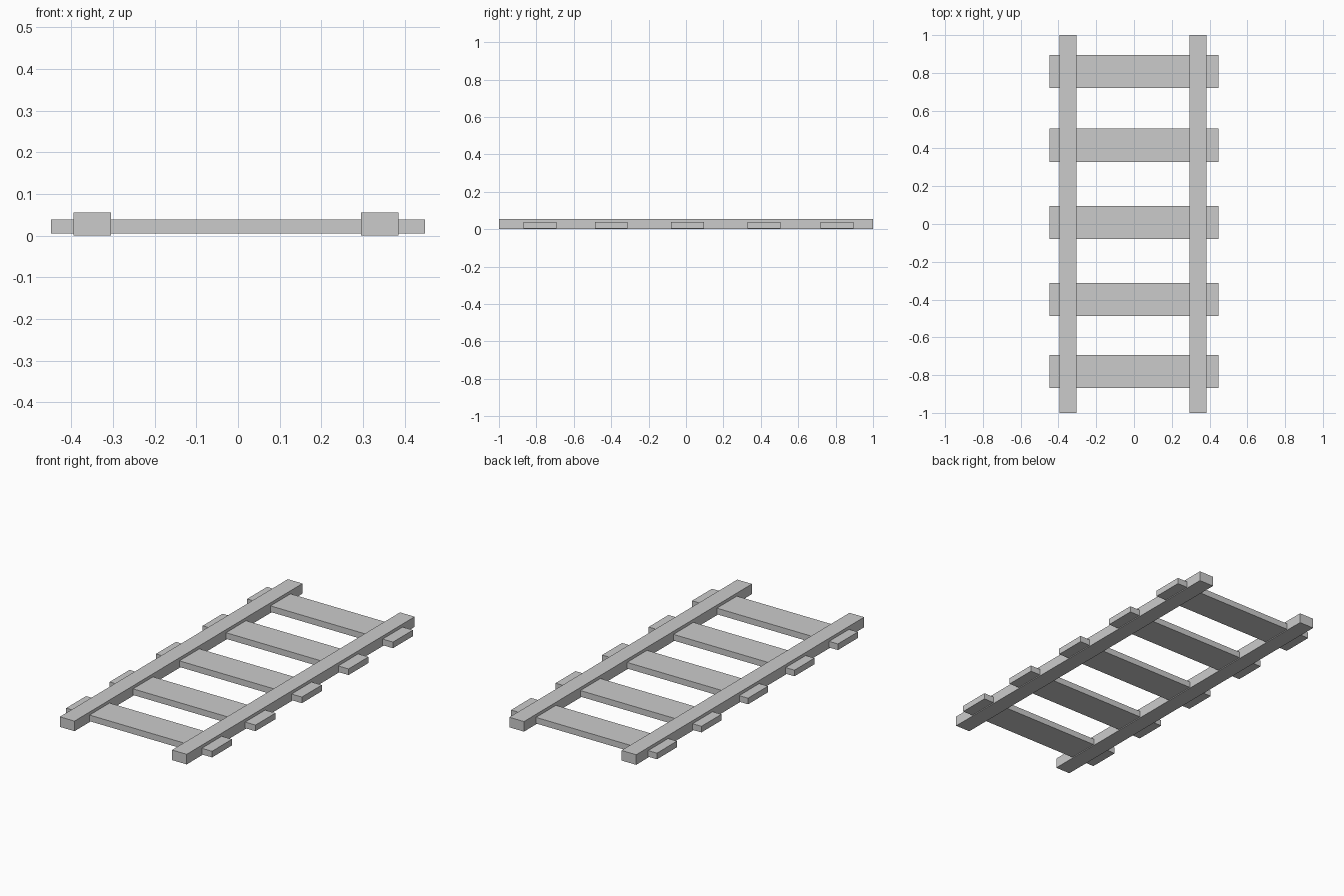
import bpy

if "Cube" in bpy.data.objects:
    bpy.data.objects.remove(bpy.data.objects["Cube"])

def box(name, x0, x1, y0, y1, z0, z1):
    bpy.ops.mesh.primitive_cube_add(size=1, location=((x0 + x1) / 2, (y0 + y1) / 2, (z0 + z1) / 2))
    ob = bpy.context.object
    ob.name = name
    ob.scale = (x1 - x0, y1 - y0, z1 - z0)
    bpy.ops.object.transform_apply(location=False, rotation=False, scale=True)
    return ob

# Two long rails
for name, x0 in (("left_rail", -0.394), ("right_rail", 0.295)):
    box(name, x0, x0 + 0.09, -1, 1, 0, 0.056)

# Five slightly uneven cross ties passing through the rails
for i, y in enumerate((-0.78, -0.399, 0.008, 0.417, 0.807)):
    box(f"cross_tie_{i + 1}", -0.448, 0.448, y - 0.0875, y + 0.0875, 0.005, 0.039)
